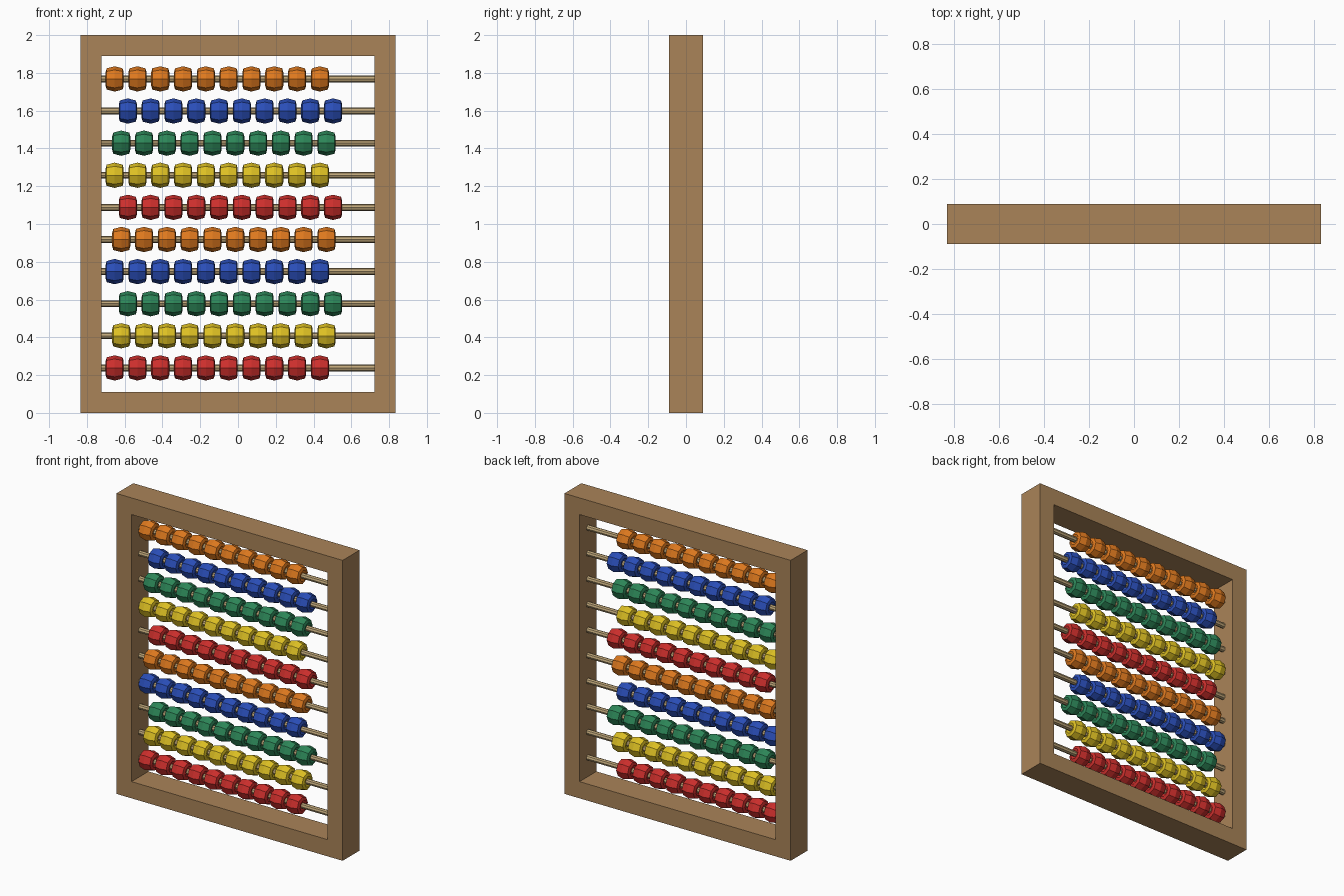
import bpy
import bmesh
from math import sin, cos, pi

cube = bpy.data.objects.get("Cube")
if cube:
    bpy.data.objects.remove(cube, do_unlink=True)

HALF_W, HEIGHT, HALF_D, BAR = 0.833, 2.0, 0.089, 0.111
ROD_R, BEAD_R = 0.018, 0.067
ROWS, BEADS, SIDES = 10, 10, 8


def material(name, rgb):
    mat = bpy.data.materials.new(name)
    mat.use_nodes = True
    mat.diffuse_color = (*rgb, 1)
    mat.node_tree.nodes["Principled BSDF"].inputs["Base Color"].default_value = (*rgb, 1)
    return mat


def mesh_from(bm, name, mat):
    bmesh.ops.recalc_face_normals(bm, faces=bm.faces[:])
    mesh = bpy.data.meshes.new(name)
    bm.to_mesh(mesh)
    bm.free()
    mesh.materials.append(mat)
    return mesh


def place(name, mesh, location=(0, 0, 0)):
    obj = bpy.data.objects.new(name, mesh)
    obj.location = location
    bpy.context.collection.objects.link(obj)
    return obj


def skin(bm, loops, closed):
    """Join neighbouring vertex loops with quads."""
    pairs = list(zip(loops, loops[1:] + loops[:1] if closed else loops[1:]))
    for a, b in pairs:
        n = len(a)
        for i in range(n):
            j = (i + 1) % n
            bm.faces.new((a[i], a[j], b[j], b[i]))


def lathe_x(bm, profile, closed):
    """Turn (x, radius) points around the x axis."""
    loops = []
    for x, r in profile:
        angles = [2 * pi * i / SIDES for i in range(SIDES)]
        loops.append([bm.verts.new((x, r * cos(a), r * sin(a))) for a in angles])
    skin(bm, loops, closed)
    return loops


wood = material("frame wood", (0.40, 0.23, 0.098))
rod_wood = material("pale rod wood", (0.52, 0.38, 0.19))
bead_mats = [
    material("bead red", (0.61, 0.028, 0.025)),
    material("bead yellow", (0.73, 0.53, 0.017)),
    material("bead green", (0.026, 0.24, 0.098)),
    material("bead blue", (0.023, 0.076, 0.48)),
    material("bead orange", (0.73, 0.19, 0.013)),
]

# Rectangular frame: a four-cornered section swept around the opening
bm = bmesh.new()
loops = []
for inset, y in ((0, -HALF_D), (0, HALF_D), (BAR, HALF_D), (BAR, -HALF_D)):
    w, low, high = HALF_W - inset, inset, HEIGHT - inset
    corners = ((-w, low), (w, low), (w, high), (-w, high))
    loops.append([bm.verts.new((x, y, z)) for x, z in corners])
skin(bm, loops, closed=True)
place("frame", mesh_from(bm, "frame", wood))

# Rod spanning the opening
bm = bmesh.new()
span = HALF_W - BAR
for loop in lathe_x(bm, [(-span, ROD_R), (span, ROD_R)], closed=False):
    bm.faces.new(loop)
rod_mesh = mesh_from(bm, "rod", rod_wood)

# Faceted barrel beads with a hole for the rod, one mesh per colour
half = [(0.042, 0.056), (0.048, 0.036), (0.042, ROD_R)]
profile = [(-x, r) for x, r in reversed(half)] + [(0, BEAD_R)] + half
bead_meshes = []
for mat in bead_mats:
    bm = bmesh.new()
    lathe_x(bm, profile, closed=True)
    bead_meshes.append(mesh_from(bm, mat.name, mat))

# Rows from the bottom up, beads shifted in a repeating three-step stagger
for row in range(ROWS):
    z = 0.238 + 0.17 * row
    place(f"rod_{row + 1}", rod_mesh, (0, 0, z))
    start = -0.653 + 0.035 * (row % 3)
    for k in range(BEADS):
        place(f"bead_{row + 1}_{k + 1}", bead_meshes[row % len(bead_meshes)],
              (start + 0.1207 * k, 0, z))
